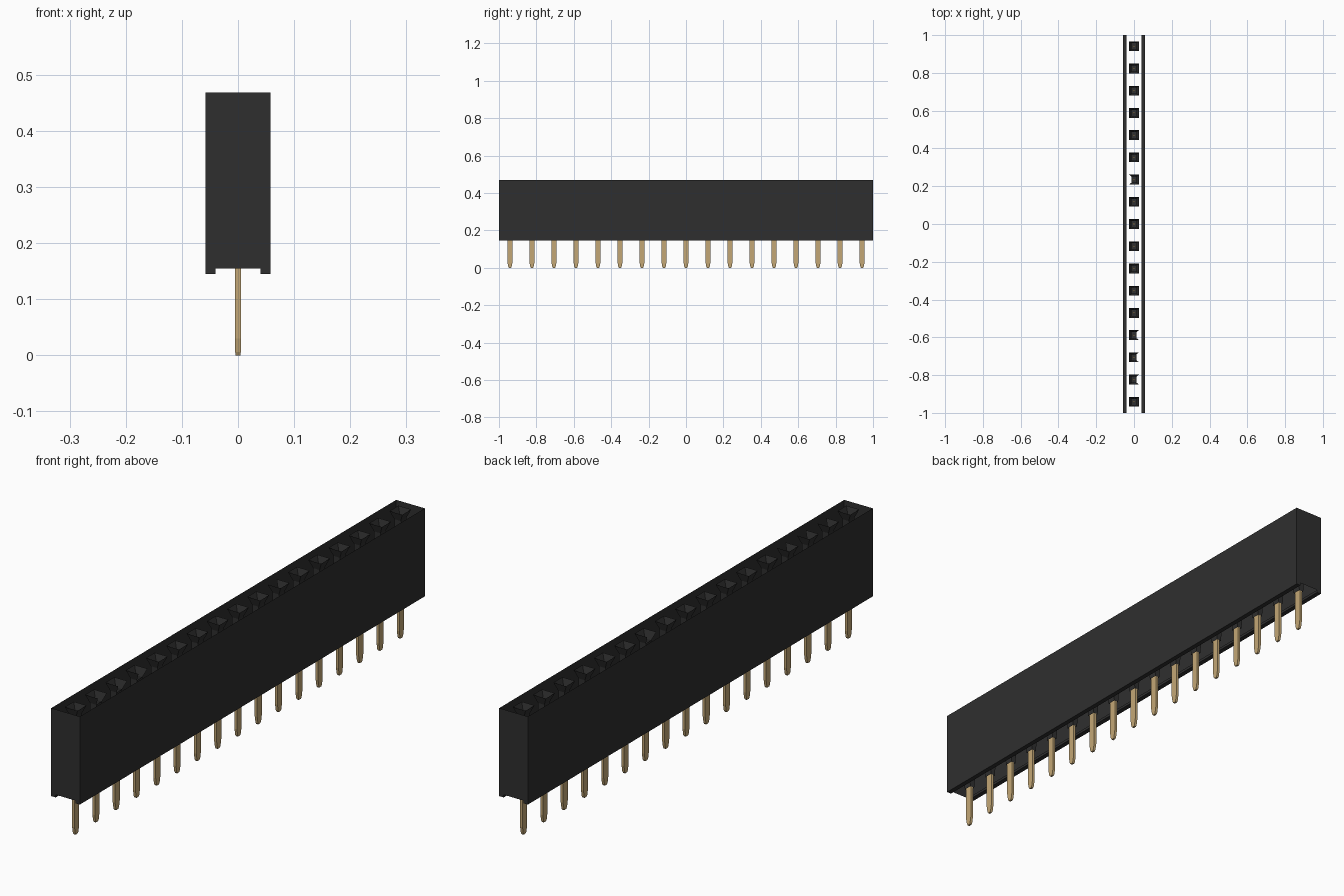
import bpy, bmesh

cube = bpy.data.objects.get("Cube")
if cube:
    bpy.data.objects.remove(cube, do_unlink=True)

COUNT = 17
PITCH = 2 / COUNT
HALF_X, TOP, BASE, RECESS, RAIL_X = 0.058, 0.468, 0.145, 0.155, 0.04


def material(name, rgb, rough):
    m = bpy.data.materials.new(name)
    m.use_nodes = True
    m.diffuse_color = (*rgb, 1)
    bsdf = m.node_tree.nodes["Principled BSDF"]
    bsdf.inputs["Base Color"].default_value = (*rgb, 1)
    bsdf.inputs["Roughness"].default_value = rough
    return m


black = material("black plastic", (0.028, 0.028, 0.028), 0.6)
gold = material("gold metal", (0.55, 0.39, 0.18), 0.5)


def finish(name, bm, mat):
    mesh = bpy.data.meshes.new(name)
    bm.to_mesh(mesh)
    bm.free()
    mesh.materials.append(mat)
    ob = bpy.data.objects.new(name, mesh)
    bpy.context.collection.objects.link(ob)
    return ob


def ring(bm, hx, hy, z, y=0):
    """Rectangular loop of four vertices at height z."""
    return [bm.verts.new((sx * hx, y + sy * hy, z))
            for sx, sy in ((-1, -1), (1, -1), (1, 1), (-1, 1))]


def bridge(bm, low, high, skip=None):
    """Walls between two loops; side order is front, +x, back, -x."""
    for i in range(4):
        if i != skip:
            j = (i + 1) % 4
            bm.faces.new((low[i], low[j], high[j], high[i]))


# Housing shell: thin walls, open along the top and the recess, with two foot rails
bm = bmesh.new()
section = [(-RAIL_X, RECESS), (-RAIL_X, BASE), (-HALF_X, BASE), (-HALF_X, TOP),
           (HALF_X, TOP), (HALF_X, BASE), (RAIL_X, BASE), (RAIL_X, RECESS)]
front = [bm.verts.new((x, -1, z)) for x, z in section]
back = [bm.verts.new((x, 1, z)) for x, z in section]
for i in range(7):
    if i != 3:
        bm.faces.new((front[i], front[i + 1], back[i + 1], back[i]))
bm.faces.new(front[::-1])
bm.faces.new(back)
finish("housing", bm, black)

# Sockets: tapered mouth, narrow shaft and floor; a few mouths lack one side
open_side = {1: 1, 2: 1, 3: 1, 10: 3}
bm = bmesh.new()
for n in range(COUNT):
    y = -1 + PITCH * (n + 0.5)
    mouth = ring(bm, 0.026, 0.026, TOP, y)
    throat = ring(bm, 0.013, 0.016, TOP - 0.03, y)
    floor = ring(bm, 0.013, 0.016, 0.2, y)
    bridge(bm, mouth, throat, open_side.get(n))
    bridge(bm, throat, floor)
    bm.faces.new(floor)
    # collar where the pin leaves the housing
    bridge(bm, floor, ring(bm, 0.009, 0.016, RECESS, y))
finish("sockets", bm, black)

# Pins: flat blades with a rounded taper at the tip, and a small contact in the shaft
blade = [(0.0, 0.004, 0.006), (0.006, 0.005, 0.009), (0.03, 0.005, 0.0135), (0.19, 0.005, 0.0135)]
bm = bmesh.new()
for n in range(COUNT):
    y = -1 + PITCH * (n + 0.5)
    loops = [ring(bm, hx, hy, z, y) for z, hx, hy in blade]
    for low, high in zip(loops, loops[1:]):
        bridge(bm, low, high)
    bm.faces.new(loops[0][::-1])
    bm.faces.new(loops[-1])
    foot, tip = ring(bm, 0.004, 0.004, 0.19, y), ring(bm, 0.004, 0.004, 0.24, y)
    bridge(bm, foot, tip)
    bm.faces.new(tip)
finish("pins", bm, gold)
